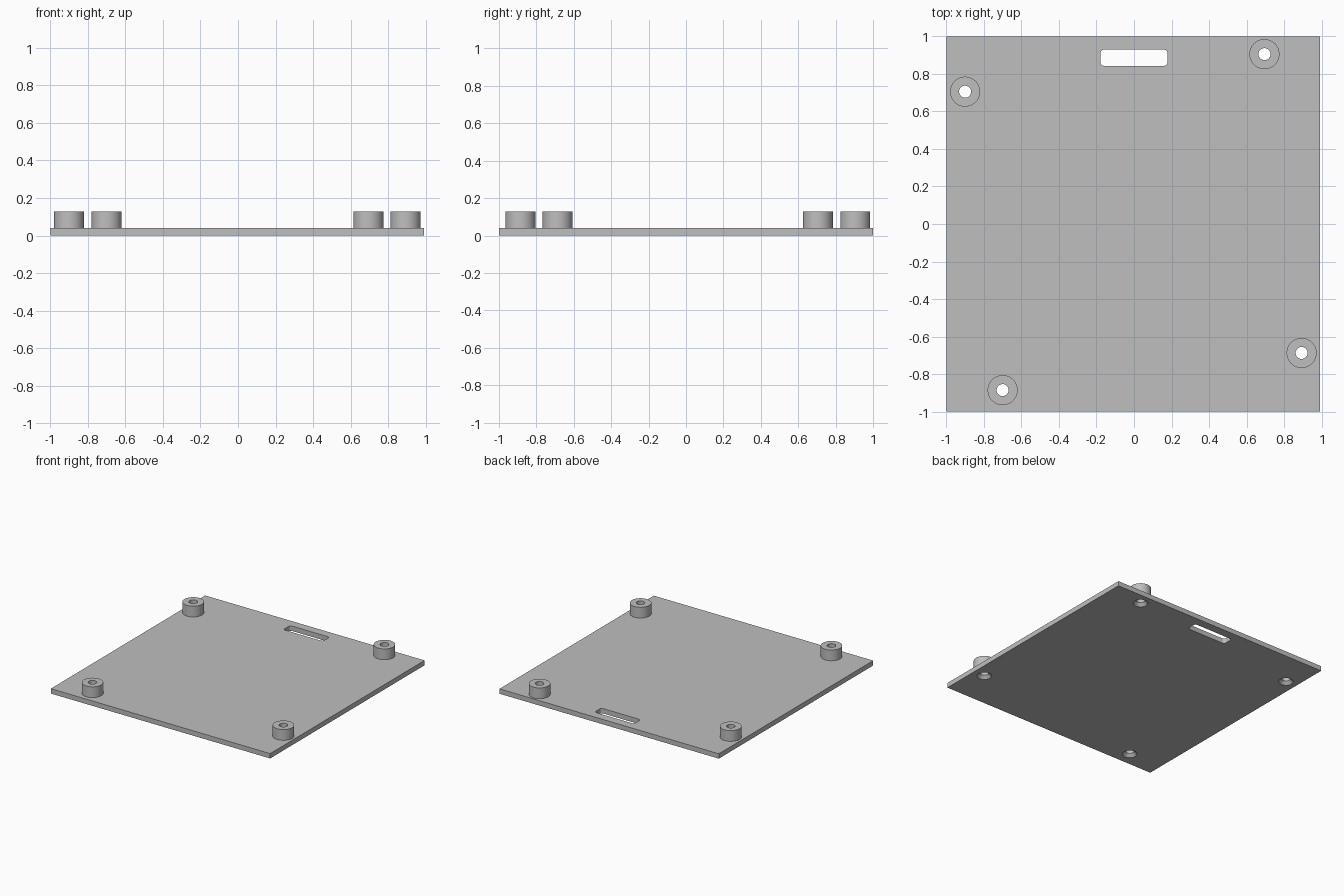
import bpy, bmesh
from math import cos, sin, pi

cube = bpy.data.objects.get("Cube")
if cube:
    bpy.data.objects.remove(cube, do_unlink=True)

WIDTH, DEPTH, THICK, TOP = 1.99, 2.0, 0.04, 0.128
BOSS_R, HOLE_R, SINK_R, SINK_DEPTH = 0.08, 0.032, 0.055, 0.025
SIDES = 48
BOSSES = {
    "back_right": (-0.9, 0.705),
    "back_left": (0.695, 0.905),
    "front_left": (0.893, -0.687),
    "front_right": (-0.7, -0.885),
}

grey = bpy.data.materials.new("grey")
grey.use_nodes = True
colour = (0.52, 0.52, 0.52, 1)
grey.diffuse_color = colour
grey.node_tree.nodes["Principled BSDF"].inputs["Base Color"].default_value = colour


def make_object(name, bm, location=(0, 0, 0)):
    bmesh.ops.recalc_face_normals(bm, faces=bm.faces)
    mesh = bpy.data.meshes.new(name)
    bm.to_mesh(mesh)
    bm.free()
    mesh.materials.append(grey)
    obj = bpy.data.objects.new(name, mesh)
    obj.location = location
    bpy.context.collection.objects.link(obj)
    return obj


def lathe(name, profile, location, caps=False):
    """Turn a list of (radius, height) points about the z axis."""
    bm = bmesh.new()
    rings = [[bm.verts.new((r * cos(2 * pi * i / SIDES), r * sin(2 * pi * i / SIDES), z))
              for i in range(SIDES)] for r, z in profile]
    for a, b in zip(rings, rings[1:]):
        for i in range(SIDES):
            j = (i + 1) % SIDES
            bm.faces.new((a[i], a[j], b[j], b[i]))
    if caps:
        bm.faces.new(rings[0])
        bm.faces.new(rings[-1])
    return make_object(name, bm, location)


def rounded_prism(name, size, radius, z0, z1, location):
    """Upright prism with a rounded rectangle outline."""
    bm = bmesh.new()
    outline = []
    corners = ((1, 1), (-1, 1), (-1, -1), (1, -1))
    for quarter, (sx, sy) in enumerate(corners):
        for step in range(7):
            angle = (quarter + step / 6) * pi / 2
            outline.append(bm.verts.new((sx * (size[0] / 2 - radius) + radius * cos(angle),
                                         sy * (size[1] / 2 - radius) + radius * sin(angle), z0)))
    face = bm.faces.new(outline)
    new = bmesh.ops.extrude_face_region(bm, geom=[face])["geom"]
    bmesh.ops.translate(bm, vec=(0, 0, z1 - z0),
                        verts=[v for v in new if isinstance(v, bmesh.types.BMVert)])
    return make_object(name, bm, location)


def smooth(obj):
    bpy.ops.object.select_all(action="DESELECT")
    obj.select_set(True)
    bpy.context.view_layer.objects.active = obj
    bpy.ops.object.shade_smooth_by_angle()


# Flat base plate
bm = bmesh.new()
bmesh.ops.create_cube(bm, size=1)
bmesh.ops.scale(bm, vec=(WIDTH, DEPTH, THICK), verts=bm.verts)
bmesh.ops.translate(bm, vec=(-0.003, 0, THICK / 2), verts=bm.verts)
plate = make_object("base_plate", bm)

# Cutters: handle slot and countersunk screw holes
cutters = [rounded_prism("slot_cutter", (0.358, 0.087), 0.02, -0.02, 0.06, (0, 0.886, 0))]
slope = (SINK_R - HOLE_R) / SINK_DEPTH
sink = [(SINK_R + slope * 0.01, -0.01), (HOLE_R, SINK_DEPTH), (HOLE_R, 0.06)]
for name, (x, y) in BOSSES.items():
    cutters.append(lathe(name + "_hole_cutter", sink, (x, y, 0), caps=True))

bpy.context.view_layer.objects.active = plate
for cutter in cutters:
    cutter.hide_render = True
    mod = plate.modifiers.new("cut", "BOOLEAN")
    mod.operation, mod.solver, mod.object = "DIFFERENCE", "EXACT", cutter
    bpy.ops.object.modifier_apply(modifier=mod.name)
    bpy.data.objects.remove(cutter, do_unlink=True)
smooth(plate)

# Round standoff bosses with through holes
tube = [(BOSS_R, THICK), (BOSS_R, TOP), (HOLE_R, TOP), (HOLE_R, THICK)]
for name, (x, y) in BOSSES.items():
    smooth(lathe(name + "_boss", tube, (x, y, 0)))
